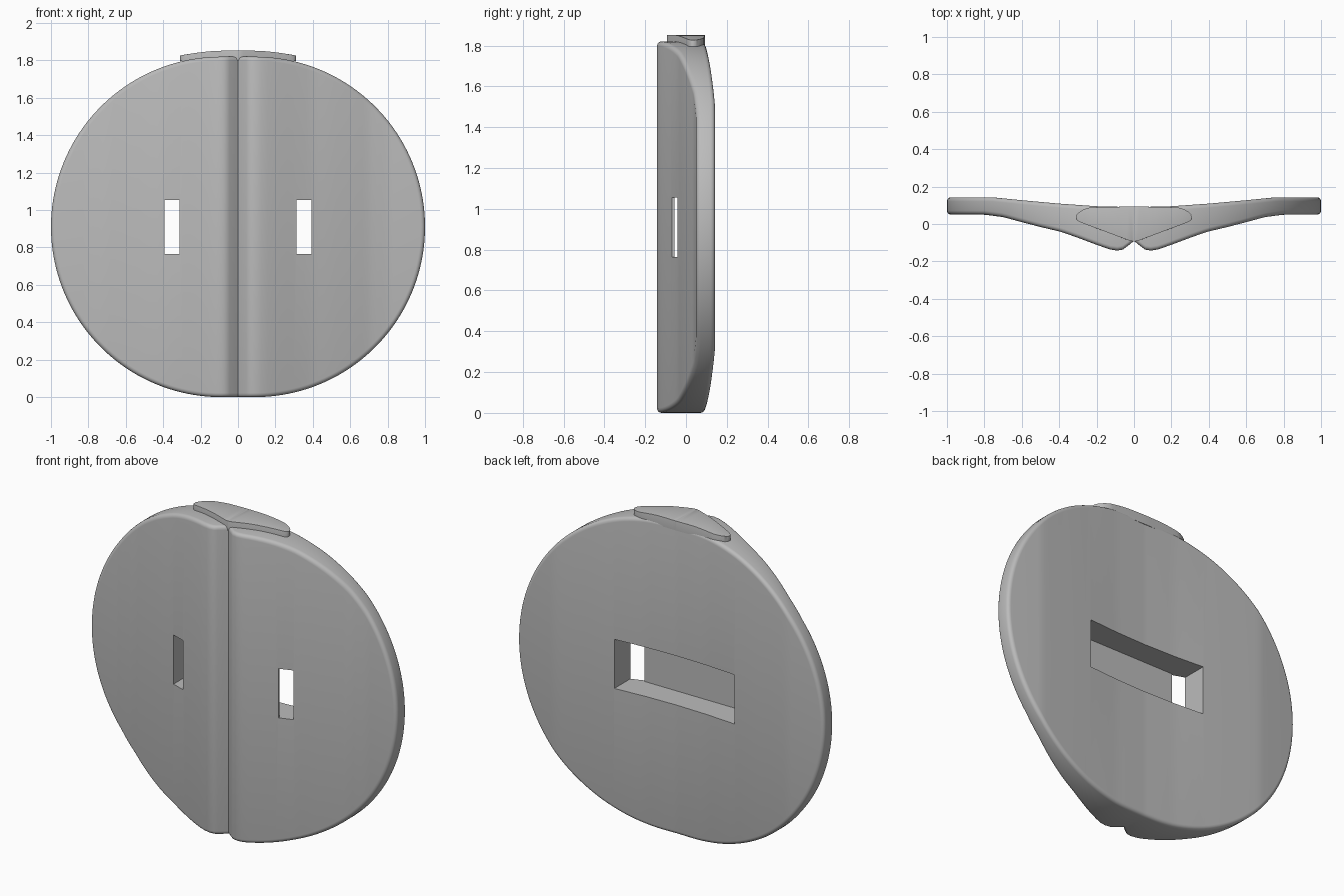
import bpy, bmesh, math
from mathutils import Vector

cube = bpy.data.objects.get("Cube")
if cube:
    bpy.data.objects.remove(cube)

grey = bpy.data.materials.new("plain grey")
grey.use_nodes = True
colour = (0.5, 0.5, 0.5, 1)
grey.diffuse_color = colour
grey.node_tree.nodes["Principled BSDF"].inputs["Base Color"].default_value = colour

RADIUS, SHIFT, MID = 0.91, 0.09, 0.91   # two half discs pulled apart sideways
ROUND = 0.022
FRONT = [(0, -0.09), (0.03, -0.115), (0.06, -0.137), (0.09, -0.142), (0.13, -0.136), (0.2, -0.111),
         (0.31, -0.07), (0.39, -0.042), (0.5, -0.016), (0.6, 0.01), (0.7, 0.037), (0.8, 0.05), (1, 0.05)]
BACK = [(0, 0.09), (0.2, 0.095), (0.4, 0.109), (0.6, 0.127), (0.76, 0.143), (1, 0.143)]


def along(points, x):
    """Height of a mirrored polyline at x."""
    x = min(abs(x), 1)
    for (x0, y0), (x1, y1) in zip(points, points[1:]):
        if x <= x1:
            return y0 + (y1 - y0) * (x - x0) / (x1 - x0)
    return points[-1][1]


def finish(name, bm):
    bmesh.ops.recalc_face_normals(bm, faces=bm.faces)
    mesh = bpy.data.meshes.new(name)
    bm.to_mesh(mesh)
    bm.free()
    mesh.materials.append(grey)
    obj = bpy.data.objects.new(name, mesh)
    bpy.context.collection.objects.link(obj)
    return obj


def smooth(obj):
    bpy.ops.object.select_all(action="DESELECT")
    obj.select_set(True)
    bpy.context.view_layer.objects.active = obj
    bpy.ops.object.shade_smooth_by_angle(angle=math.radians(35))


def outline(inset):
    """Closed outline, from the right end over the top and back underneath."""
    r = RADIUS - inset
    steps = 40
    quarter = [(SHIFT + r * math.cos(a), r * math.sin(a))
               for a in (math.pi / 2 * i / steps for i in range(steps + 1))]
    quarter += [(SHIFT * k / 6, r) for k in range(5, 0, -1)]
    top = quarter + [(0, r)] + [(-x, z) for x, z in reversed(quarter)]
    return top + [(x, -z) for x, z in reversed(top[1:-1])]


# Shield body: rounded rim loops, closed by vertical strips front and back
bm = bmesh.new()
loops = []
turns = [math.pi / 2 * i / 4 for i in range(5)]
rim = [(FRONT, 1, a) for a in turns] + [(BACK, -1, a) for a in reversed(turns)]
for side, sign, a in rim:
    inset = ROUND * (1 - math.sin(a))
    drop = sign * ROUND * (1 - math.cos(a))
    loops.append([bm.verts.new((x, along(side, x) + drop, MID + z)) for x, z in outline(inset)])
n = len(loops[0])
for a, b in zip(loops, loops[1:]):
    for i in range(n):
        bm.faces.new((a[i], a[(i + 1) % n], b[(i + 1) % n], b[i]))
for loop in (loops[0], loops[-1]):
    for i in range(n // 2):
        ids = dict.fromkeys((i, i + 1, n - i - 1, (n - i) % n))
        bm.faces.new([loop[k] for k in ids])
body = finish("shield_body", bm)

# Strap slot: a wide recess in the back that breaks through at both ends
bm = bmesh.new()
for x0, x1, y0 in ((-0.392, 0.392, -0.057), (-0.392, -0.312, -0.3), (0.312, 0.392, -0.3)):
    made = bmesh.ops.create_cube(bm, size=1)["verts"]
    for v in made:
        v.co = (x0 if v.co.x < 0 else x1, y0 if v.co.y < 0 else 0.3, 0.765 if v.co.z < 0 else 1.055)
cutter = finish("slot_cutter", bm)
cutter.hide_render = True
cutter.hide_set(True)
cut = body.modifiers.new("slot", "BOOLEAN")
cut.operation = "DIFFERENCE"
cut.solver = "EXACT"
cut.use_self = True
cut.object = cutter
bpy.context.view_layer.objects.active = body
bpy.ops.object.modifier_apply(modifier="slot")
bpy.data.objects.remove(cutter)
smooth(body)

# Top plate: rounded triangle that drops slightly towards its ends
corners = [Vector(c) for c in ((0, -0.098), (0.33, 0.025), (0.27, 0.088), (0, 0.094),
                               (-0.27, 0.088), (-0.33, 0.025))]
bm = bmesh.new()
ring = []
for i, c in enumerate(corners):
    p, q = corners[i - 1], corners[(i + 1) % len(corners)]
    cut_back = 0.05 if abs(c.x) > 0.1 else 0.03
    a, b = c + (p - c).normalized() * cut_back, c + (q - c).normalized() * cut_back
    for k in range(7):
        t = k / 6
        ring.append(a * (1 - t) ** 2 + c * 2 * t * (1 - t) + b * t * t)
base = bm.faces.new([bm.verts.new((p.x, p.y, 1.796)) for p in ring])
up = bmesh.ops.extrude_face_region(bm, geom=[base])["geom"]
for v in up:
    if isinstance(v, bmesh.types.BMVert):
        v.co.z = 1.852
for k in range(-6, 7):
    bmesh.ops.bisect_plane(bm, geom=bm.verts[:] + bm.edges[:] + bm.faces[:],
                           plane_co=(k * 0.04, 0, 0), plane_no=(1, 0, 0))
for v in bm.verts:
    if v.co.z > 1.82:
        v.co.z -= 0.022 * (max(0, abs(v.co.x) - 0.1) / 0.19) ** 1.5
edges = [e for e in bm.edges if len(e.link_faces) == 2 and min(v.co.z for v in e.verts) > 1.82
         and e.calc_face_angle(0) > 1]
bmesh.ops.bevel(bm, geom=edges, offset=0.012, segments=3, profile=0.5, affect="EDGES", clamp_overlap=True)
smooth(finish("top_plate", bm))
